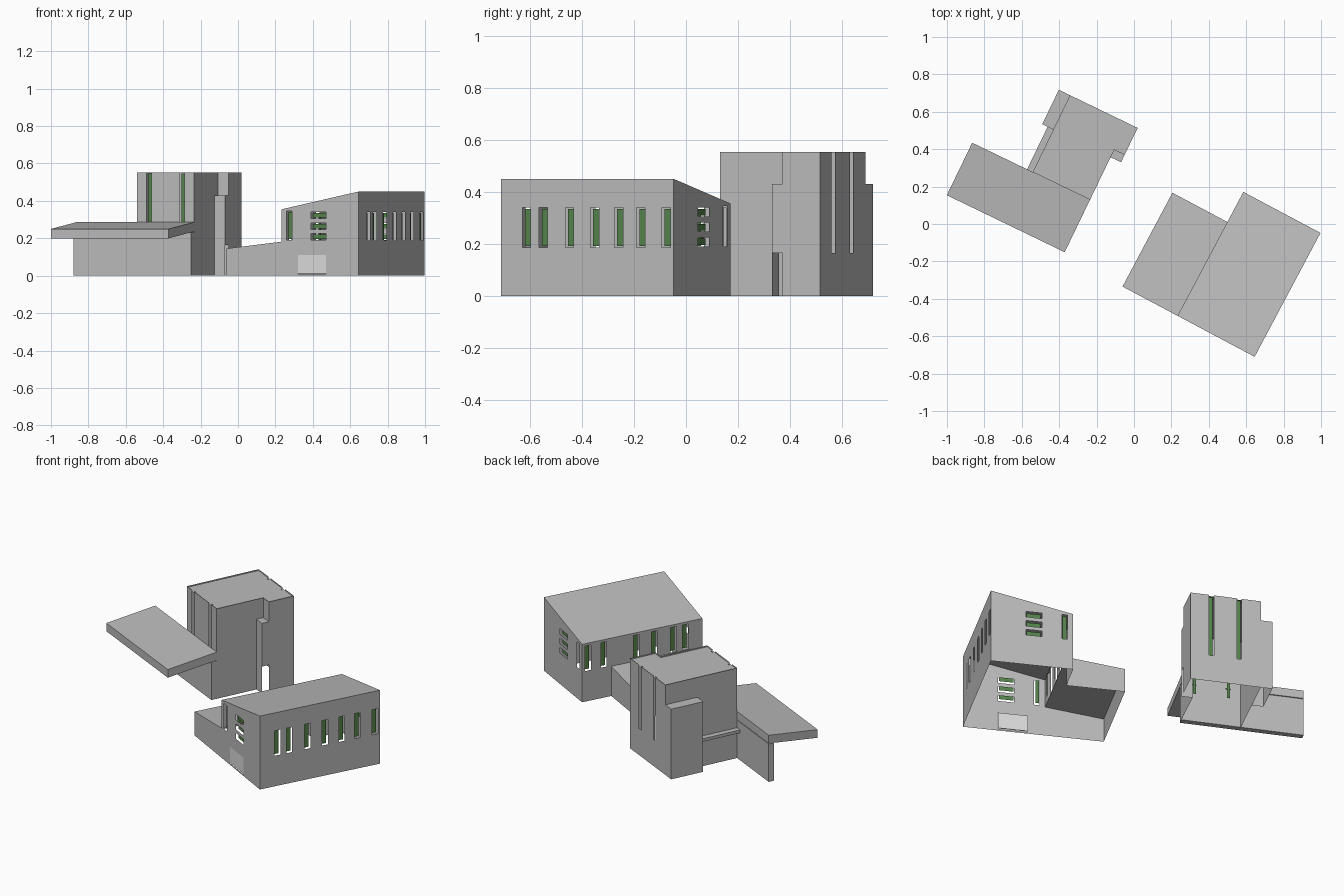
import bpy
import bmesh
from math import radians
from mathutils import Matrix, Vector

if "Cube" in bpy.data.objects:
    bpy.data.objects.remove(bpy.data.objects["Cube"], do_unlink=True)


def material(name, rgb):
    m = bpy.data.materials.new(name)
    m.use_nodes = True
    m.diffuse_color = (*rgb, 1)
    m.node_tree.nodes["Principled BSDF"].inputs["Base Color"].default_value = (*rgb, 1)
    return m


CONCRETE = material("grey_concrete", (0.5, 0.5, 0.5))
GREEN = material("green_glass", (0.09, 0.23, 0.07))
PALE = material("pale_door", (0.72, 0.72, 0.72))

# Each wing of the site has its own rotated frame
HALL = Matrix.Translation((0.645, -0.71, 0)) @ Matrix.Rotation(radians(-28), 4, "Z")
TOWER = Matrix.Rotation(radians(-25.8), 4, "Z")


def mesh_object(name, frame, polygons, mat):
    bm = bmesh.new()
    for poly in polygons:
        bm.faces.new([bm.verts.new(p) for p in poly])
    bmesh.ops.remove_doubles(bm, verts=bm.verts, dist=0.0002)
    me = bpy.data.meshes.new(name)
    bm.to_mesh(me)
    bm.free()
    me.materials.append(mat)
    ob = bpy.data.objects.new(name, me)
    ob.matrix_world = frame
    bpy.context.collection.objects.link(ob)
    return ob


def wall(name, frame, a, b, top, base=0.0, top_end=None, holes=(), gaps=()):
    """Upright sheet from a to b, outside on the right; holes are glazed, gaps stay open."""
    a, b = Vector((*a, 0)), Vector((*b, 0))
    run = (b - a).length
    along = (b - a) / run
    inward = Vector((-along.y, along.x, 0))
    top_end = top if top_end is None else top_end
    openings = list(holes) + list(gaps)

    def point(s, z, depth=0.0):
        return a + along * s + inward * depth + Vector((0, 0, z))

    def roofline(s):
        return top + (top_end - top) * s / run

    cuts = sorted({0, run} | {s for h in openings for s in h[:2]})
    low = min(top, top_end) - 0.001
    levels = sorted({z for z in [base] + [z for h in openings for z in h[2:]] if z < low})
    faces = []
    for s0, s1 in zip(cuts, cuts[1:]):
        for i, z0 in enumerate(levels):
            mid = (s0 + s1) / 2
            if any(h[0] < mid < h[1] and h[2] - 0.001 < z0 < h[3] - 0.001 for h in openings):
                continue
            last = i == len(levels) - 1
            z_left, z_right = (roofline(s0), roofline(s1)) if last else [levels[i + 1]] * 2
            faces.append([point(s0, z0), point(s1, z0), point(s1, z_right), point(s0, z_left)])
    mesh_object(name, frame, faces, CONCRETE)

    # Recessed panes, a little smaller than their openings
    m, d = 0.005, 0.012
    panes = [[point(s0 + m, z0 + m, d), point(s1 - m, z0 + m, d),
              point(s1 - m, z1 - m, d), point(s0 + m, z1 - m, d)] for s0, s1, z0, z1 in holes]
    if panes:
        mesh_object(name + "_panes", frame, panes, GREEN)


def box(name, frame, u, v, z, mat=CONCRETE, rise=0.0):
    """Box between ranges; rise lifts its back edge."""
    bpy.ops.mesh.primitive_cube_add(size=1)
    ob = bpy.context.object
    ob.name = name
    for p in ob.data.vertices:
        back = p.co.y > 0
        p.co = [r[0] + (c + 0.5) * (r[1] - r[0]) for c, r in zip(p.co, (u, v, z))]
        p.co.z += rise if back else 0
    ob.data.materials.append(mat)
    ob.matrix_world = frame


def slots(centres, width, z0, z1):
    return [(c - width / 2, c + width / 2, z0, z1) for c in centres]


# Hall: shed roof, tall on the outer long side
W, L, HIGH, LOW = 0.467, 0.75, 0.45, 0.355
REACH, DEEP, EAVE, JOIN = 0.8, 0.568, 0.145, 0.182
stack = [(0.19, 0.225), (0.247, 0.282), (0.305, 0.34)]


def end_windows(flip):
    spans = [(0.178, 0.269, *z) for z in stack] + [(0.031, 0.063, 0.19, 0.345)]
    return [(W - h[1], W - h[0], *h[2:]) for h in spans] if flip else spans


door = (0.1, 0.27, 0.01, 0.112)
wall("hall_front_wall", HALL, (-W, 0), (0, 0), LOW, top_end=HIGH,
     holes=end_windows(False), gaps=[door])
wall("hall_back_wall", HALL, (0, L), (-W, L), HIGH, top_end=LOW, holes=end_windows(True))
wall("hall_outer_wall", HALL, (0, 0), (0, L), HIGH,
     holes=slots([f * L for f in (0.148, 0.245, 0.397, 0.543, 0.682, 0.81, 0.957)],
                 0.036, 0.187, 0.34))
wall("hall_inner_wall", HALL, (-W, L), (-W, 0), LOW,
     holes=slots([f * L for f in (0.05, 0.18, 0.45, 0.6, 0.76, 0.86)], 0.036, 0.187, 0.34),
     gaps=[(L - DEEP, L, 0, JOIN)])
mesh_object("hall_roof", HALL, [[(-W, 0, LOW), (0, 0, HIGH), (0, L, HIGH), (-W, L, LOW)]], CONCRETE)
box("hall_door", HALL, (-0.367, -0.198), (0.002, 0.008), (0.012, 0.11), PALE)

# Low side wing leaning on the hall
wall("wing_front_wall", HALL, (-REACH, 0), (-W, 0), EAVE, top_end=JOIN)
wall("wing_back_wall", HALL, (-W, DEEP), (-REACH, DEEP), JOIN, top_end=EAVE)
wall("wing_side_wall", HALL, (-REACH, DEEP), (-REACH, 0), EAVE)
mesh_object("wing_roof", HALL, [[(-REACH, 0, EAVE), (-W, 0, JOIN),
                                 (-W, DEEP, JOIN), (-REACH, DEEP, EAVE)]], CONCRETE)

# Tower: stepped plan, tall slits front and back
TOP, SHOULDER, BASE = 0.552, 0.43, 0.165
LEFT, RIGHT, WIDE = -0.608, -0.268, -0.206
FRONT, STEP, NOTCH, BACK = 0.0145, 0.267, 0.311, 0.471
wall("tower_front_wall", TOWER, (LEFT, FRONT), (RIGHT, FRONT), TOP,
     holes=slots([-0.535 - LEFT, -0.34 - LEFT], 0.028, BASE, TOP))
wall("tower_right_wall", TOWER, (RIGHT, FRONT), (RIGHT, STEP), TOP)
wall("tower_right_upper_wall", TOWER, (RIGHT, STEP), (RIGHT, NOTCH), TOP, base=SHOULDER)
wall("tower_return_wall", TOWER, (RIGHT, NOTCH), (WIDE, NOTCH), TOP, base=SHOULDER)
wall("tower_right_rear_wall", TOWER, (WIDE, NOTCH), (WIDE, BACK), TOP)
wall("tower_back_wall", TOWER, (WIDE, BACK), (LEFT, BACK), TOP,
     holes=slots([WIDE + 0.324, WIDE + 0.484], 0.028, BASE, TOP))
wall("tower_left_wall", TOWER, (LEFT, BACK), (LEFT, FRONT), TOP)
ROOF = TOP - 0.008
mesh_object("tower_roof", TOWER, [[(u, v, ROOF) for u, v in (
    (LEFT, FRONT), (RIGHT, FRONT), (RIGHT, NOTCH), (WIDE, NOTCH), (WIDE, BACK), (LEFT, BACK))]], CONCRETE)

# Entrance porch, open low on its outer side
wall("porch_front_wall", TOWER, (RIGHT, STEP), (WIDE, STEP), SHOULDER)
wall("porch_side_wall", TOWER, (WIDE, STEP), (WIDE, NOTCH), SHOULDER, base=BASE)
mesh_object("porch_roof", TOWER, [[(RIGHT, STEP, SHOULDER), (WIDE, STEP, SHOULDER),
                                   (WIDE, NOTCH, SHOULDER), (RIGHT, NOTCH, SHOULDER)]], CONCRETE)

# Side shaft and ledge on the far side of the tower
SHAFT = -0.674
wall("shaft_back_wall", TOWER, (LEFT, BACK), (SHAFT, BACK), SHOULDER)
wall("shaft_side_wall", TOWER, (SHAFT, BACK), (SHAFT, STEP), SHOULDER)
wall("shaft_front_wall", TOWER, (SHAFT, STEP), (LEFT, STEP), SHOULDER)
mesh_object("shaft_roof", TOWER, [[(SHAFT, STEP, SHOULDER), (LEFT, STEP, SHOULDER),
                                   (LEFT, BACK, SHOULDER), (SHAFT, BACK, SHOULDER)]], CONCRETE)
box("side_ledge", TOWER, (-0.642, LEFT), (FRONT, STEP), (0.168, 0.186))

# Sloping canopy on a long screen wall
box("canopy", TOWER, (-0.968, RIGHT), (-0.297, FRONT), (0.2, 0.25), rise=0.036)
box("screen_wall", TOWER, (-0.968, RIGHT), (-0.02, FRONT), (0, 0.232))
